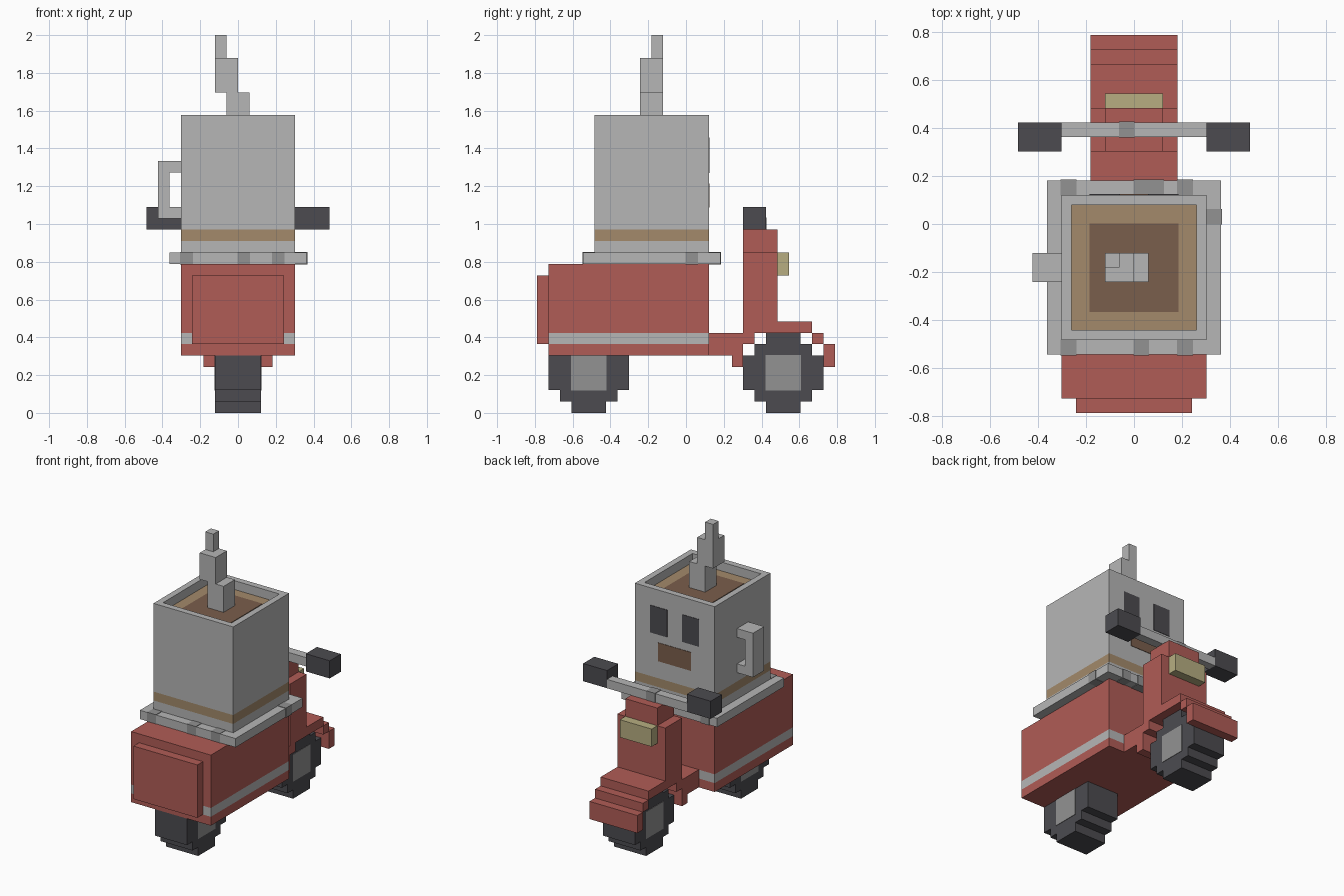
import bpy, bmesh
from mathutils import Vector

U = 2 / 33  # one block unit

default = bpy.data.objects.get("Cube")
if default:
    bpy.data.objects.remove(default, do_unlink=True)


def material(name, rgb):
    lin = [((c / 255 + 0.055) / 1.055) ** 2.4 for c in rgb] + [1.0]
    m = bpy.data.materials.new(name)
    m.use_nodes = True
    m.diffuse_color = lin
    m.node_tree.nodes["Principled BSDF"].inputs["Base Color"].default_value = lin
    return m


RED = material("red paint", (176, 92, 86))
GREY = material("light grey", (182, 182, 182))
STEEL = material("steel grey", (146, 146, 146))
DARK = material("dark rubber", (76, 75, 80))
TAN = material("tan", (163, 138, 107))
BROWN = material("brown", (122, 94, 76))
YELLOW = material("lamp yellow", (183, 174, 129))


def finish(name, bm, mats):
    bmesh.ops.recalc_face_normals(bm, faces=bm.faces)
    me = bpy.data.meshes.new(name)
    bm.to_mesh(me)
    bm.free()
    for m in mats:
        me.materials.append(m)
    ob = bpy.data.objects.new(name, me)
    bpy.context.collection.objects.link(ob)
    return ob


def block_mesh(x, y, z, grow=0.0):
    """Box from (low, high) ranges in block units."""
    bm = bmesh.new()
    bmesh.ops.create_cube(bm, size=1)
    for v in bm.verts:
        v.co = Vector([U * r[int(c > 0)] + (grow if c > 0 else -grow)
                       for c, r in zip(v.co, (x, y, z))])
    return bm


def block(name, mat, x, y, z, grow=0.0):
    return finish(name, block_mesh(x, y, z, grow), [mat])


def add_band(bm, low, high):
    """Cut a horizontal band and give its side faces the second material."""
    for h in (low, high):
        bmesh.ops.bisect_plane(bm, geom=bm.verts[:] + bm.edges[:] + bm.faces[:],
                               plane_co=(0, 0, h * U), plane_no=(0, 0, 1))
    for f in bm.faces:
        if low * U < f.calc_center_median().z < high * U:
            f.material_index = 1


# Rear body with stripe, and luggage panel
bm = block_mesh((-5, 5), (-12, 2), (5, 13))
add_band(bm, 6, 7)
finish("body", bm, [RED, GREY])
block("back_panel", RED, (-4, 4), (-13, -12), (6, 12))

# Floor and steering column
block("floor_board", RED, (-3, 3), (2, 5), (5, 7))
block("column_lower", RED, (-3, 3), (5, 8), (7, 14))
block("column_upper", RED, (-2, 2), (5, 8), (14, 16))
block("headlight", YELLOW, (-2, 2), (8, 9), (12, 14))

# Stepped front fender
block("fender_top", RED, (-3, 3), (8, 11), (7, 8))
for label, s in (("front", 1), ("rear", -1)):
    for part, a, b, z in (("step", 2.5, 3.5, (6, 7)), ("tip", 3.5, 4.5, (4, 6))):
        y = sorted((8.5 + s * a, 8.5 + s * b))
        block(f"fender_{label}_{part}", RED, (-3, 3), y, z)

# Handlebar and grips
block("handlebar", GREY, (-5, 5), (6, 7), (16, 17))
block("handlebar_clamp", STEEL, (-1, 0), (6, 7), (16, 17), 0.003)
block("left_grip", DARK, (5, 8), (5, 7), (16, 18))
block("right_grip", DARK, (-8, -5), (5, 7), (16, 18))


# Stepped wheels: half outline mirrored into a closed profile, then extruded
def wheel(name, cy):
    quarter = [(1.5, 3.5), (1.5, 2.5), (2.5, 2.5), (2.5, 1.5), (3.5, 1.5)]
    half = quarter + [(a, -b) for a, b in reversed(quarter)]
    outline = half + [(-a, b) for a, b in reversed(half)]
    bm = bmesh.new()
    face = bm.faces.new([bm.verts.new((-2 * U, (cy + a) * U, (3.5 + b) * U))
                         for a, b in outline])
    ext = bmesh.ops.extrude_face_region(bm, geom=[face])
    bmesh.ops.translate(bm, vec=(4 * U, 0, 0),
                        verts=[g for g in ext["geom"] if isinstance(g, bmesh.types.BMVert)])
    finish(name + "_tyre", bm, [DARK])
    for side, x in (("left", 2), ("right", -2)):
        block(f"{name}_{side}_hub", STEEL, (x, x), (cy - 1.5, cy + 1.5), (2, 5), 0.003)


wheel("front_wheel", 8.5)
wheel("rear_wheel", -8.5)

# Saucer with darker worn spots
block("saucer", GREY, (-6, 6), (-9, 3), (13, 14))
for i, (x, y) in enumerate((((-5, -4), (-9, -8)), ((0, 1), (-9, -8)), ((3, 4), (-9, -8)),
                            ((-5, -4), (2, 3)), ((0, 2), (2, 3)), ((3, 4), (2, 3)),
                            ((5, 6), (0, 1)))):
    block(f"saucer_spot_{i + 1}", STEEL, x, y, (13, 14), 0.003)

# Mug: band near the base, opening inset into the top
bm = block_mesh((-5, 5), (-8, 2), (14, 26))
add_band(bm, 15, 16)
bm.normal_update()
top = max(bm.faces, key=lambda f: f.calc_center_median().z)
bmesh.ops.inset_region(bm, faces=[top], thickness=U)
ext = bmesh.ops.extrude_face_region(bm, geom=[top])
bmesh.ops.translate(bm, vec=(0, 0, -U),
                    verts=[g for g in ext["geom"] if isinstance(g, bmesh.types.BMVert)])
for g in ext["geom"]:
    if isinstance(g, bmesh.types.BMFace):
        g.material_index = 1
if top.is_valid:
    bm.faces.remove(top)
finish("mug", bm, [GREY, TAN])
block("drink", BROWN, (-3, 3), (-6, 0), (25, 25), 0.003)

# Mug handle
block("handle_grip", GREY, (-7, -6), (-4, -2), (17, 22))
for label, z in (("top", 21), ("bottom", 17)):
    block(f"handle_{label}", GREY, (-6, -5), (-4, -2), (z, z + 1))

# Face on the mug
for side, x in (("left", (1, 3)), ("right", (-3, -1))):
    block(f"{side}_eye", DARK, x, (2, 2), (21, 24), 0.003)
block("mouth", BROWN, (-2, 2), (2, 2), (18, 20), 0.003)

# Steam rising from the mug
block("steam_lower", GREY, (-1, 1), (-4, -2), (25, 28))
block("steam_middle", GREY, (-2, 0), (-4, -2), (28, 31))
block("steam_top", GREY, (-2, -1), (-3, -2), (31, 33))
